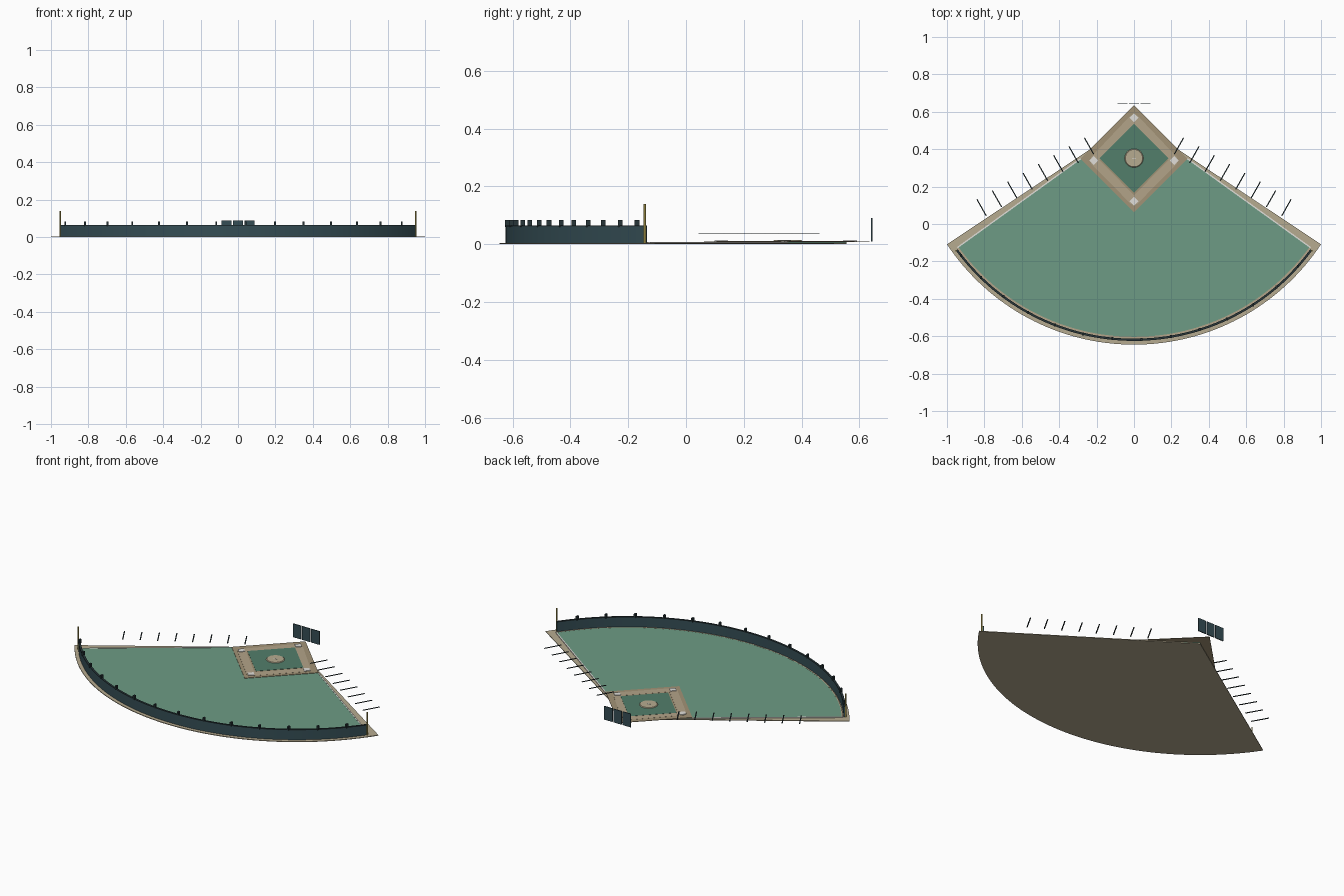
import bpy, bmesh, math
from math import sin, cos, radians, pi

if "Cube" in bpy.data.objects:
    bpy.data.objects.remove(bpy.data.objects["Cube"])

HOME = 0.555          # y of the fan centre
MID = 0.352           # y of the infield centre


def material(name, r, g, b):
    m = bpy.data.materials.new(name)
    m.diffuse_color = (r, g, b, 1)
    m.use_nodes = True
    m.node_tree.nodes["Principled BSDF"].inputs["Base Color"].default_value = m.diffuse_color
    return m


DIRT = material("dirt", .47, .41, .28)
CLAY = material("clay", .36, .29, .18)
PATH = material("path", .45, .37, .25)
GRASS = material("grass", .155, .33, .235)
INFIELD = material("infield_grass", .085, .21, .145)
WALL = material("wall_green", .035, .075, .09)
DARK = material("dark_metal", .02, .035, .04)
WHITE = material("chalk", .75, .74, .70)
POLE = material("pole_yellow", .45, .36, .08)


def finish(name, bm, mat, smooth=False):
    bmesh.ops.recalc_face_normals(bm, faces=bm.faces)
    me = bpy.data.meshes.new(name)
    bm.to_mesh(me)
    bm.free()
    me.materials.append(mat)
    ob = bpy.data.objects.new(name, me)
    bpy.context.collection.objects.link(ob)
    if smooth:
        bpy.context.view_layer.objects.active = ob
        ob.select_set(True)
        bpy.ops.object.shade_smooth_by_angle(angle=radians(30))
        ob.select_set(False)
    return ob


def slab(name, pts, z0, z1, mat, smooth=False):
    """Extrude a flat outline from z0 to z1."""
    bm = bmesh.new()
    f = bm.faces.new([bm.verts.new((x, y, z0)) for x, y in pts])
    top = bmesh.ops.extrude_face_region(bm, geom=[f])["geom"]
    for v in top:
        if isinstance(v, bmesh.types.BMVert):
            v.co.z = z1
    return finish(name, bm, mat, smooth)


def arc(r, half, n=64):
    out = []
    for i in range(n + 1):
        a = radians(half) * (2 * i / n - 1)
        out.append((r * sin(a), HOME - r * cos(a)))
    return out


def fan(name, r, half, z0, z1, mat):
    return slab(name, [(0, HOME)] + arc(r, half), z0, z1, mat)


def ring(name, r0, r1, half, z0, z1, mat):
    """Curved strip between two radii, built as quads."""
    bm = bmesh.new()
    loops = [[bm.verts.new((x, y, z)) for x, y in arc(r, half)]
             for r, z in ((r0, z0), (r1, z0), (r1, z1), (r0, z1))]
    for k in range(4):
        a, b = loops[k], loops[(k + 1) % 4]
        for i in range(len(a) - 1):
            bm.faces.new((a[i], a[i + 1], b[i + 1], b[i]))
    for e in (0, -1):
        bm.faces.new([l[e] for l in loops])
    return finish(name, bm, mat, True)


def diamond(name, x, y, h, z0, z1, mat):
    return slab(name, [(x, y - h), (x + h, y), (x, y + h), (x - h, y)], z0, z1, mat)


def strip(name, a, b, w, z0, z1, mat):
    """Straight bar of width w from point a to point b."""
    dx, dy = b[0] - a[0], b[1] - a[1]
    l = math.hypot(dx, dy)
    nx, ny = -dy / l * w / 2, dx / l * w / 2
    return slab(name, [(a[0] + nx, a[1] + ny), (a[0] - nx, a[1] - ny),
                       (b[0] - nx, b[1] - ny), (b[0] + nx, b[1] + ny)], z0, z1, mat)


def cone(name, x, y, r0, r1, z0, z1, n, mat):
    bm = bmesh.new()
    bmesh.ops.create_cone(bm, cap_ends=True, segments=n, radius1=r0, radius2=r1, depth=z1 - z0)
    bmesh.ops.translate(bm, verts=bm.verts, vec=(x, y, (z0 + z1) / 2))
    return finish(name, bm, mat, True)


# ground and outfield
fan("ground_dirt", 1.2, 56.44, 0, .004, DIRT)
fan("outfield_grass", 1.158, 54.2, .004, .007, GRASS)
ring("warning_track_edge", 1.158, 1.165, 54, .004, .0075, PATH)

# outfield wall with top rail and posts
ring("outfield_wall", 1.169, 1.179, 53.8, .003, .061, WALL)
ring("wall_top_rail", 1.168, 1.180, 53.8, .061, .065, DARK)
for i in range(14):
    a = radians(-51.9 + 7.7 * i)
    x, y = 1.174 * sin(a), HOME - 1.174 * cos(a)
    strip(f"wall_post_{i + 1}", (x, y - .008), (x, y + .008), .01, .06, .083, DARK)

# infield layers
diamond("infield_clay", 0, MID - .003, .286, .0075, .010, CLAY)
corners = [(0, MID + .215), (.215, MID - .012), (0, MID - .23), (-.215, MID - .012)]
for i in range(4):
    strip(f"base_path_{i + 1}", corners[i], corners[(i + 1) % 4], .045, .009, .0106, PATH)
    diamond(f"base_{i + 1}", *corners[i], .024, .010, .0135, WHITE)
diamond("infield_grass", 0, MID, .184, .009, .0114, INFIELD)
cone("pitcher_mound", 0, MID, .052, .046, .010, .0145, 32, DIRT)
strip("pitcher_plate", (-.01, MID), (.01, MID), .004, .014, .0155, WHITE)

# mirrored parts on both sides
for s, side in ((-1, "left"), (1, "right")):
    a = radians(54.2)
    strip(f"foul_line_{side}", (s * .285, HOME - .285 / math.tan(a)),
          (s * 1.165 * sin(a), HOME - 1.165 * cos(a)), .007, .004, .008, WHITE)
    cone(f"foul_pole_{side}", s * .951, -.143, .004, .004, 0, .14, 12, POLE)
    # row of side rails
    for i in range(8):
        x, y = .815 - .0821 * i, .088 + .047 * i
        strip(f"side_rail_{side}_{i + 1}", (s * (x + .025), y + .044),
              (s * (x - .025), y - .044), .006, .035, .038, DARK)

# the rails lean outward from home, backstop panels stand behind it
for i in (-1, 0, 1):
    x = i * .0605
    strip(f"backstop_panel_{i + 2}", (x - .027, .643), (x + .027, .643), .005, .01, .09, WALL)
